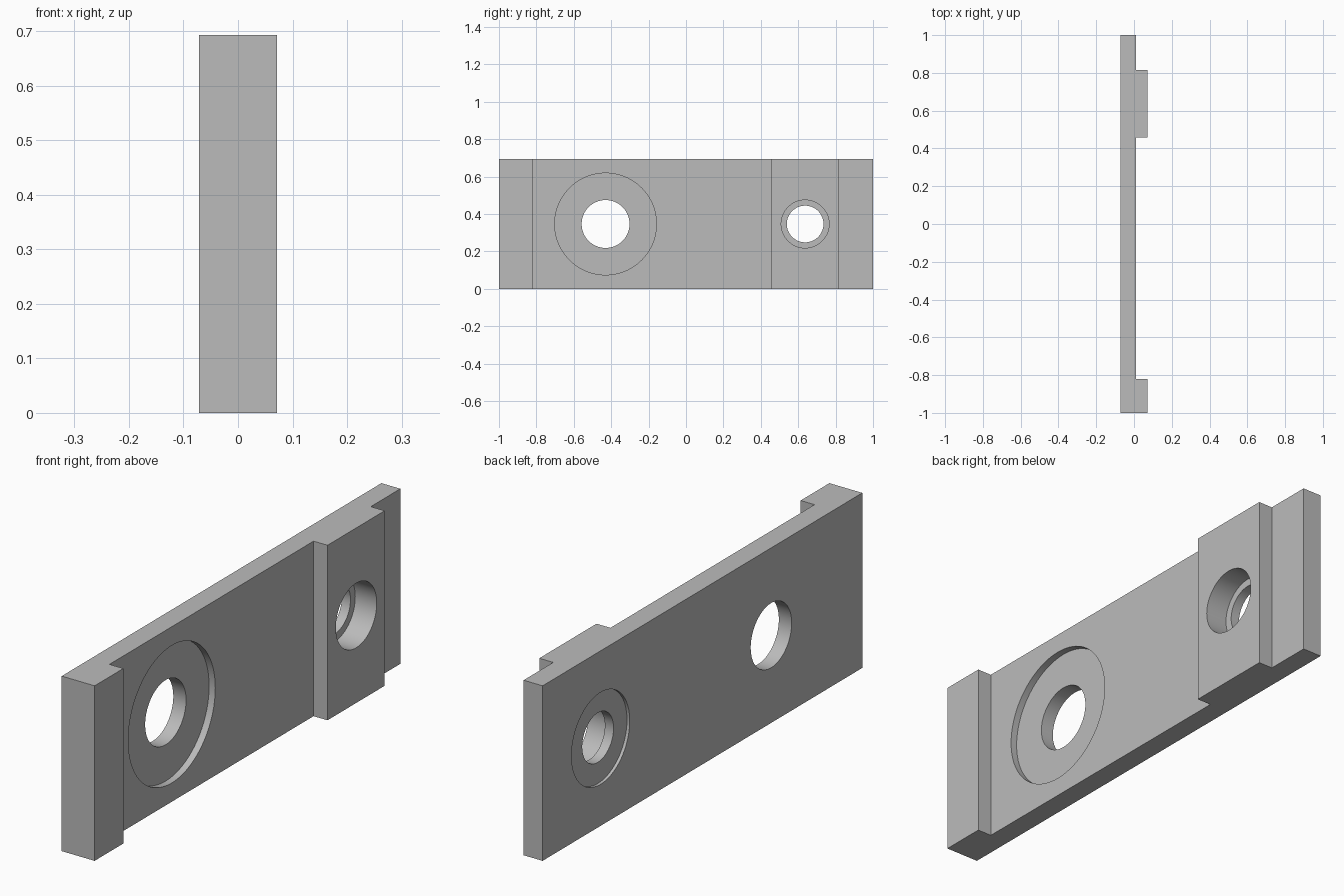
import bpy, bmesh, math
from mathutils import Matrix

cube = bpy.data.objects.get("Cube")
if cube:
    bpy.data.objects.remove(cube, do_unlink=True)

HEIGHT = 0.693
BACK, FACE, RAISED = -0.072, 0.011, 0.072

# Single grey material
grey = bpy.data.materials.new("plain grey")
grey.use_nodes = True
colour = (0.5, 0.5, 0.5, 1)
grey.diffuse_color = colour
grey.node_tree.nodes["Principled BSDF"].inputs["Base Color"].default_value = colour


def make_object(name, bm):
    bmesh.ops.recalc_face_normals(bm, faces=bm.faces)
    mesh = bpy.data.meshes.new(name)
    bm.to_mesh(mesh)
    bm.free()
    mesh.materials.append(grey)
    obj = bpy.data.objects.new(name, mesh)
    bpy.context.collection.objects.link(obj)
    return obj


# Plate: stepped outline with an end lip and a raised pad, extruded upward
outline = [(BACK, -1), (RAISED, -1), (RAISED, -0.82), (FACE, -0.82),
           (FACE, 0.457), (RAISED, 0.457), (RAISED, 0.815), (FACE, 0.815),
           (FACE, 1), (BACK, 1)]
bm = bmesh.new()
base = bm.faces.new([bm.verts.new((x, y, 0)) for x, y in outline])
top = bmesh.ops.extrude_face_region(bm, geom=[base])["geom"]
bmesh.ops.translate(bm, vec=(0, 0, HEIGHT),
                    verts=[v for v in top if isinstance(v, bmesh.types.BMVert)])
plate = make_object("mounting_plate", bm)


def bore(name, y, radius, x_from, x_to):
    """Cut a round hole running along x through the plate."""
    bm = bmesh.new()
    bmesh.ops.create_cone(bm, cap_ends=True, segments=96, radius1=radius,
                          radius2=radius, depth=x_to - x_from,
                          matrix=Matrix.Translation(((x_from + x_to) / 2, y, HEIGHT / 2))
                          @ Matrix.Rotation(math.pi / 2, 4, "Y"))
    cutter = make_object(name, bm)
    cutter.hide_render = True
    bpy.context.view_layer.objects.active = plate
    mod = plate.modifiers.new(name, "BOOLEAN")
    mod.operation, mod.solver, mod.object = "DIFFERENCE", "EXACT", cutter
    bpy.ops.object.modifier_apply(modifier=mod.name)
    bpy.data.objects.remove(cutter, do_unlink=True)


# Large hole with a wide shallow recess on the stepped side
bore("large_hole", -0.43, 0.128, -0.2, 0.2)
bore("wide_recess", -0.43, 0.272, FACE - 0.027, 0.2)

# Small hole, deep counterbore through the pad, shallow recess at the back
bore("small_hole", 0.637, 0.098, -0.2, 0.2)
bore("pad_counterbore", 0.637, 0.128, -0.022, 0.2)
bore("back_recess", 0.637, 0.182, -0.2, BACK + 0.012)

# Smooth bore walls, sharp edges elsewhere
bpy.ops.object.select_all(action="DESELECT")
plate.select_set(True)
bpy.context.view_layer.objects.active = plate
bpy.ops.object.shade_smooth_by_angle(angle=math.radians(30))
